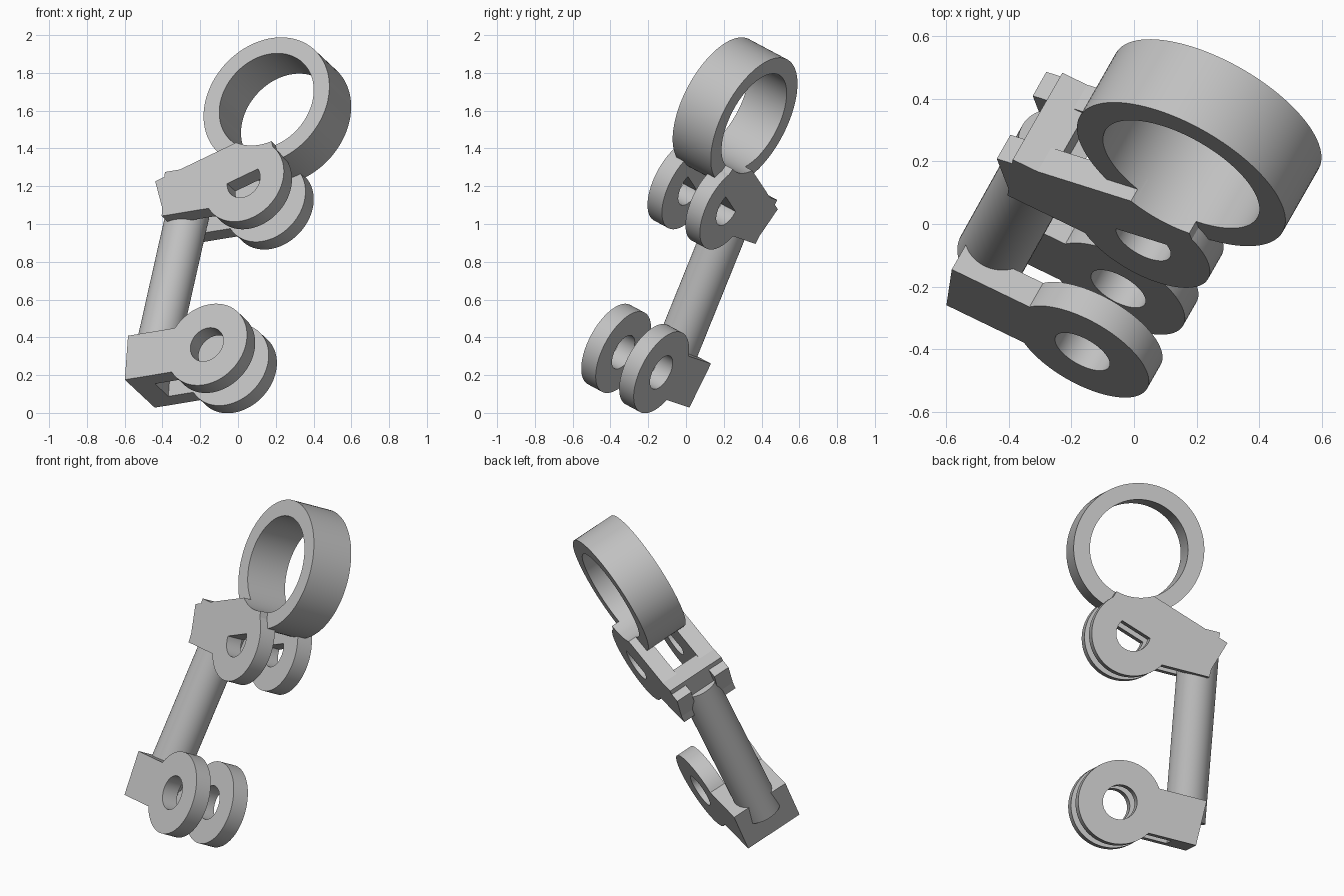
import bpy, bmesh
from math import sin, cos, pi, asin, radians
from mathutils import Matrix, Vector

cube = bpy.data.objects.get("Cube")
if cube:
    bpy.data.objects.remove(cube, do_unlink=True)

# One plain grey for the whole linkage
grey = bpy.data.materials.new("light_grey")
grey.use_nodes = True
GREY = (0.53, 0.53, 0.53, 1)
grey.diffuse_color = GREY
grey.node_tree.nodes["Principled BSDF"].inputs["Base Color"].default_value = GREY

# Tilted frame: u along the arms, v along the rod, w through the discs
w = Vector((0.45, 0.788, -0.42)).normalized()
v = Vector((0.20, 0.36, 0.91))
v = (v - w * v.dot(w)).normalized()
u = w.cross(v) * -1
if u.x < 0:
    u = -u
FRAME = Matrix.Translation((-0.165, -0.408, 0.362)) @ Matrix((u, v, w)).transposed().to_4x4()

DISC_R, HOLE_R, PLATE, DEPTH = 0.238, 0.098, 0.097, 0.352
ARM_END, ARM_HALF, WEB = -0.478, 0.13, 0.13
TOP_Y, RING_Y = 0.955, 1.441
RING_R, BORE_R = 0.373, 0.28
LAYERS = (("front", 0), ("rear", DEPTH - PLATE))


def arc(r, start=0, end=2 * pi, n=96, cx=0, cy=0):
    return [(cx + r * cos(start + (end - start) * i / n),
             cy + r * sin(start + (end - start) * i / n)) for i in range(n + 1)]


def circle(r, cx=0, cy=0):
    return arc(r, cx=cx, cy=cy)[:-1]


def rect(x0, x1, y0, y1):
    return [(x0, y0), (x1, y0), (x1, y1), (x0, y1)]


def place(points, angle, y):
    a = radians(angle)
    return [(p * cos(a) - q * sin(a), p * sin(a) + q * cos(a) + y) for p, q in points]


def extrude(name, outline, z0, z1):
    """Solid made from a flat outline, extruded along w."""
    bm = bmesh.new()
    face = bm.faces.new([bm.verts.new((x, y, z0)) for x, y in outline])
    out = bmesh.ops.extrude_face_region(bm, geom=[face])
    moved = [e for e in out["geom"] if isinstance(e, bmesh.types.BMVert)]
    bmesh.ops.translate(bm, verts=moved, vec=(0, 0, z1 - z0))
    bmesh.ops.recalc_face_normals(bm, faces=bm.faces)
    return add_object(name, bm)


def add_object(name, bm):
    bm.transform(FRAME)
    if FRAME.determinant() < 0:
        bmesh.ops.reverse_faces(bm, faces=bm.faces)
    mesh = bpy.data.meshes.new(name)
    bm.to_mesh(mesh)
    bm.free()
    mesh.materials.append(grey)
    ob = bpy.data.objects.new(name, mesh)
    bpy.context.collection.objects.link(ob)
    return ob


def activate(ob):
    bpy.ops.object.select_all(action='DESELECT')
    ob.select_set(True)
    bpy.context.view_layer.objects.active = ob


def cut(ob, r, cy):
    """Bore a round hole through a part."""
    cutter = extrude("cutter", circle(r, cy=cy), -0.2, DEPTH + 0.2)
    cutter.hide_render = True
    mod = ob.modifiers.new("bore", 'BOOLEAN')
    mod.operation, mod.object, mod.solver = 'DIFFERENCE', cutter, 'EXACT'
    activate(ob)
    bpy.ops.object.modifier_apply(modifier=mod.name)
    bpy.data.objects.remove(cutter, do_unlink=True)


parts = []

# Forked brackets: two disc-ended arms joined by a web
neck = pi - asin(ARM_HALF / DISC_R)
lug = [(ARM_END, -ARM_HALF)] + arc(DISC_R, -neck, neck) + [(ARM_END, ARM_HALF)]
for level, y in (("lower", 0), ("upper", TOP_Y)):
    for side, z in LAYERS:
        arm = extrude(f"{level}_{side}_arm", place(lug, 9, y), z, z + PLATE)
        cut(arm, HOLE_R, y)
        if level == "upper":
            cut(arm, BORE_R, RING_Y)
        parts.append(arm)
    web = rect(ARM_END, ARM_END + WEB, -ARM_HALF, ARM_HALF)
    parts.append(extrude(f"{level}_web", place(web, 9, y), PLATE, DEPTH - PLATE))

# Slanted plates tying the upper bracket to the ring
for side, z in LAYERS:
    plate = extrude(f"{side}_ring_plate", place(rect(-0.48, 0.207, 0.03, 0.244), 27, TOP_Y),
                    z, z + PLATE)
    cut(plate, BORE_R, RING_Y)
    parts.append(plate)

# Ring
ring = extrude("ring", circle(RING_R, cy=RING_Y), 0.048, DEPTH - 0.048)
cut(ring, BORE_R, RING_Y)
parts.append(ring)

# Round rod linking the two webs
bm = bmesh.new()
ROD_LOW, ROD_HIGH = -0.064, TOP_Y - 0.064
bmesh.ops.create_cone(bm, cap_ends=True, segments=64, radius1=0.115, radius2=0.115,
                      depth=ROD_HIGH - ROD_LOW,
                      matrix=Matrix.Translation((-0.406, (ROD_LOW + ROD_HIGH) / 2, DEPTH / 2))
                      @ Matrix.Rotation(pi / 2, 4, 'X'))
parts.append(add_object("rod", bm))

for ob in parts:
    activate(ob)
    bpy.ops.object.shade_smooth_by_angle(angle=radians(30))
